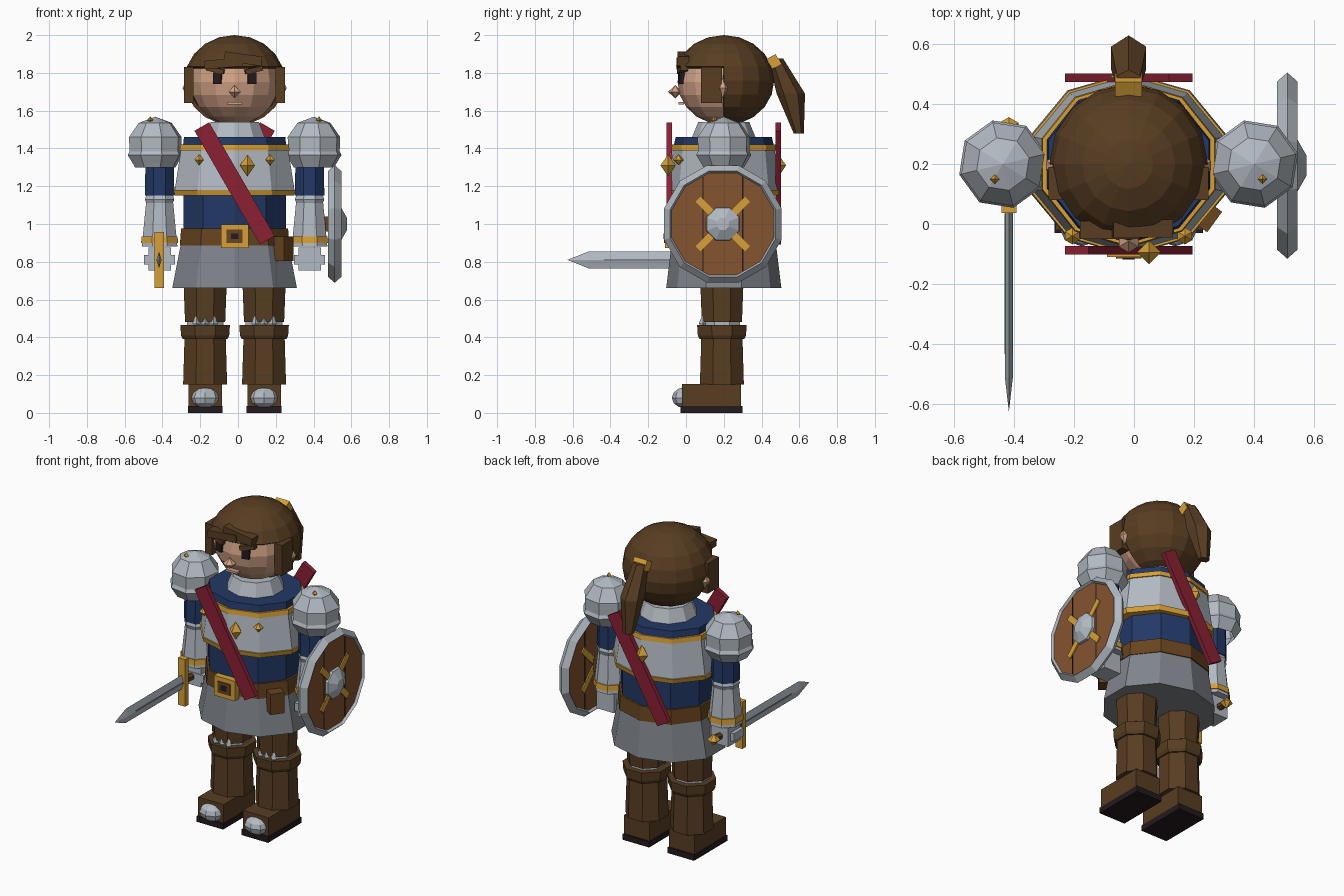
import bpy, bmesh
from math import sin, cos, pi, radians
from mathutils import Matrix, Vector, Euler

cube = bpy.data.objects.get("Cube")
if cube:
    bpy.data.objects.remove(cube, do_unlink=True)

CENTRE = Vector((-0.018, 0.2, 0))   # body axis; all parts are placed around it


def material(name, hexcol):
    rgb = [int(hexcol[i:i + 2], 16) / 255 for i in range(0, 6, 2)]
    col = [c / 12.92 if c < 0.04 else ((c + 0.055) / 1.055) ** 2.4 for c in rgb] + [1]
    m = bpy.data.materials.new(name)
    m.use_nodes = True
    m.diffuse_color = col
    m.node_tree.nodes["Principled BSDF"].inputs["Base Color"].default_value = col
    return m


STEEL = material("bright steel", "b2bac2")
MAIL = material("grey mail", "80858c")
NAVY = material("navy cloth", "223866")
GOLD = material("gold", "d6a038")
RED = material("red sash", "8a2033")
SKIN = material("skin", "d4a488")
BROWN = material("dark brown", "583d22")
BELT = material("belt leather", "68441f")
WOOD = material("shield wood", "85532f")
DARK = material("near black", "241a1c")


def finish(name, bm, mat, loc=(0, 0, 0), rot=(0, 0, 0)):
    bmesh.ops.recalc_face_normals(bm, faces=bm.faces)
    me = bpy.data.meshes.new(name)
    bm.to_mesh(me)
    bm.free()
    me.materials.append(mat)
    ob = bpy.data.objects.new(name, me)
    ob.location = Vector(loc) + CENTRE
    ob.rotation_euler = Euler([radians(a) for a in rot])
    bpy.context.collection.objects.link(ob)
    return ob


def loft(name, mat, rings, n=10, loc=(0, 0, 0), rot=(0, 0, 0), turn=0.0, caps=True):
    """Stack of n-sided rings (z, x radius, y radius, y shift)."""
    bm = bmesh.new()
    loops = []
    for ring in rings:
        z, rx = ring[:2]
        ry = ring[2] if len(ring) > 2 else rx
        dy = ring[3] if len(ring) > 3 else 0
        angles = [2 * pi * (i + turn) / n for i in range(n)]
        loops.append([bm.verts.new((rx * sin(a), dy - ry * cos(a), z)) for a in angles])
    for a, b in zip(loops, loops[1:]):
        for i in range(n):
            j = (i + 1) % n
            bm.faces.new((a[i], a[j], b[j], b[i]))
    if caps:
        bm.faces.new(loops[0])
        bm.faces.new(loops[-1])
    bmesh.ops.remove_doubles(bm, verts=bm.verts, dist=0.0001)
    return finish(name, bm, mat, loc, rot)


def box(name, mat, size, loc, rot=(0, 0, 0)):
    bm = bmesh.new()
    bmesh.ops.create_cube(bm, size=1, matrix=Matrix.Diagonal((*size, 1)))
    return finish(name, bm, mat, loc, rot)


def ball(name, mat, radii, loc, u=12, v=8, keep=None):
    bm = bmesh.new()
    bmesh.ops.create_uvsphere(bm, u_segments=u, v_segments=v, radius=1,
                              matrix=Matrix.Diagonal((*radii, 1)))
    if keep:
        gone = [f for f in bm.faces if not keep(f.calc_center_median())]
        bmesh.ops.delete(bm, geom=gone, context='FACES')
    return finish(name, bm, mat, loc)


def gem(name, mat, w, h, loc, d=None, n=4):
    return loft(name, mat, [(-h, 0), (0, w, d or w), (h, 0)], n, loc, caps=False)


# Head, hair cap and face
ball("head", SKIN, (0.238, 0.245, 0.228), (0, 0, 1.753), u=14, v=10)
hair = ball("hair_cap", BROWN, (0.265, 0.267, 0.24), (0, 0, 1.76), 16, 10,
            lambda c: c.y > -0.01 or c.z > 0.07)
hair.modifiers.new("thickness", 'SOLIDIFY').thickness = 0.02
box("fringe_left", BROWN, (0.2, 0.06, 0.05), (0.045, -0.215, 1.875), (0, 8, 0))
box("fringe_right", BROWN, (0.2, 0.06, 0.045), (-0.06, -0.22, 1.85), (0, -5, 0))
gem("nose", SKIN, 0.038, 0.035, (0, -0.257, 1.7), n=6)
box("mouth", SKIN, (0.08, 0.03, 0.014), (0, -0.225, 1.64))
for s, side in ((-1, "right"), (1, "left")):
    box(side + "_eye", DARK, (0.045, 0.03, 0.06), (s * 0.09, -0.222, 1.772), (0, 0, s * 12))
    box(side + "_brow", BROWN, (0.095, 0.04, 0.025), (s * 0.1, -0.218, 1.815), (0, -s * 12, s * 12))
    box(side + "_side_lock", BROWN, (0.05, 0.11, 0.19), (s * 0.242, -0.065, 1.735))
    gem(side + "_ear", SKIN, 0.03, 0.055, (s * 0.25, -0.005, 1.72), n=6)
loft("ponytail", BROWN, [(1.875, 0.045, 0.04, 0.275), (1.69, 0.068, 0.075, 0.355),
                         (1.48, 0.035, 0.027, 0.397)], 6)
box("hair_tie", GOLD, (0.09, 0.055, 0.06), (0, 0.265, 1.86), (30, 0, 0))

# Torso stack
loft("neck_guard", STEEL, [(1.43, 0.18), (1.54, 0.135)])
loft("collar", NAVY, [(1.39, 0.29, 0.27), (1.46, 0.282, 0.255)])
loft("collar_trim", GOLD, [(1.39, 0.306, 0.278), (1.42, 0.302, 0.274)])
loft("breastplate", STEEL, [(1.17, 0.335, 0.295), (1.41, 0.296, 0.268)])
loft("waist_trim", GOLD, [(1.15, 0.332, 0.294), (1.18, 0.342, 0.302)])
loft("tunic", NAVY, [(0.92, 0.285, 0.268), (1.17, 0.285, 0.268)])
loft("belt", BELT, [(0.885, 0.305, 0.285), (0.975, 0.298, 0.28)])
loft("mail_skirt", MAIL, [(0.66, 0.347, 0.305), (0.93, 0.292, 0.272)])

# Belt and chest fittings
box("buckle", GOLD, (0.145, 0.04, 0.125), (0, -0.29, 0.935))
box("buckle_inset", BELT, (0.085, 0.008, 0.07), (0, -0.312, 0.935))
box("buckle_core", DARK, (0.04, 0.008, 0.03), (0, -0.315, 0.935))
box("pouch", BELT, (0.085, 0.08, 0.13), (0.255, -0.17, 0.87), (0, 0, 54))
gem("chest_gem", GOLD, 0.04, 0.058, (0.068, -0.295, 1.31))
gem("back_gem", GOLD, 0.04, 0.058, (-0.02, 0.29, 1.31))
for s in (-1, 1):
    gem("chest_stud", GOLD, 0.028, 0.03, (s * 0.188, -0.24, 1.34), n=6)
    box("sash", RED, (0.09, 0.028, 0.695), (0, s * 0.288, 1.215), (0, s * 30, 0))

# Arms
for s, side in ((-1, "right"), (1, "left")):
    x = s * 0.397
    loft(side + "_pauldron", STEEL, [(1.3, 0.11), (1.325, 0.125), (1.365, 0.15), (1.385, 0.14),
                                     (1.46, 0.143), (1.535, 0.09), (1.568, 0)], 8,
         (s * 0.42, 0, 0), turn=0.3, caps=False)
    gem(side + "_pauldron_stud", GOLD, 0.016, 0.02, (s * 0.447, -0.05, 1.55))
    loft(side + "_sleeve", NAVY, [(1.15, 0.085), (1.36, 0.08)], 8, (x, 0, 0), turn=0.5)
    loft(side + "_elbow", STEEL, [(1.1, 0.072), (1.13, 0.084), (1.165, 0.072)], 8, (x, 0, 0), turn=0.5)
    loft(side + "_bracer", STEEL, [(0.88, 0.102), (1.11, 0.078)], 8, (x, 0, 0), turn=0.5)
    loft(side + "_bracer_trim", GOLD, [(0.9, 0.106), (0.935, 0.103)], 8, (x, 0, 0), turn=0.5)
    box(side + "_palm", STEEL, (0.12, 0.12, 0.12), (x, 0, 0.815))
    box(side + "_fingers", STEEL, (0.165, 0.1, 0.05), (x, -0.015, 0.81))

# Sword, held forward in the right hand
SX, SZ = -0.4, 0.81
loft("sword_blade", STEEL, [(0, 0.013, 0.045), (0.565, 0.013, 0.045), (0.678, 0, 0)], 4,
     (SX, -0.15, SZ), (90, 0, 0))
box("sword_fuller", MAIL, (0.028, 0.47, 0.01), (SX, -0.4, SZ))
box("sword_guard", GOLD, (0.05, 0.035, 0.295), (SX, -0.145, SZ))
loft("sword_grip", BROWN, [(-0.28, 0.022), (0, 0.022)], 6, (SX, -0.15, SZ), (90, 0, 0))
gem("sword_pommel", GOLD, 0.037, 0.037, (SX, 0.12, SZ), n=6)

# Round shield on the left arm, facing outward
AT, OUT = Vector((0.53, -0.005, 1.0)), (0, 90, 0)
loft("shield_rim", STEEL, [(-0.035, 0.29), (0, 0.322), (0.035, 0.29), (0, 0.268), (-0.035, 0.29)],
     12, AT, OUT, turn=0.5, caps=False)
loft("shield_board", WOOD, [(-0.02, 0.285), (0.02, 0.285)], 12, AT, OUT, turn=0.5)
loft("shield_boss", STEEL, [(0, 0.1), (0.035, 0.092), (0.065, 0.035)], 8, AT, OUT, turn=0.5)
for s in (-1, 1):
    box("plank_seam", DARK, (0.046, 0.007, 0.5), AT + Vector((0, s * 0.105, 0)))
    box("shield_cross", GOLD, (0.055, 0.038, 0.37), AT, (s * 45, 0, 0))
box("shield_grip", BELT, (0.09, 0.05, 0.08), (0.47, 0, 1.0))

# Legs and boots
for s, side in ((-1, "right"), (1, "left")):
    x = s * 0.156
    loft(side + "_thigh", BROWN, [(0.48, 0.115), (0.72, 0.125)], 8, (x, -0.01, 0), turn=0.5)
    loft(side + "_knee", STEEL, [(0.44, 0.105), (0.495, 0.105)], 8, (x, -0.01, 0), turn=0.5)
    for k in (-1, 0, 1):
        gem(side + "_knee_point", STEEL, 0.022, 0.05, (x + k * 0.045, -0.11, 0.475))
    loft(side + "_boot_cuff", BROWN, [(0.39, 0.128), (0.41, 0.138), (0.465, 0.142)], 8,
         (x, -0.01, 0), turn=0.5)
    loft(side + "_boot_shaft", BROWN, [(0.15, 0.126), (0.4, 0.118)], 8, (x, -0.01, 0), turn=0.5)
    box(side + "_foot", BROWN, (0.178, 0.31, 0.125), (x, -0.065, 0.09))
    box(side + "_sole", DARK, (0.184, 0.33, 0.036), (x, -0.065, 0.018))
    ball(side + "_toe_cap", STEEL, (0.08, 0.07, 0.055), (x, -0.205, 0.08), 8, 6)
